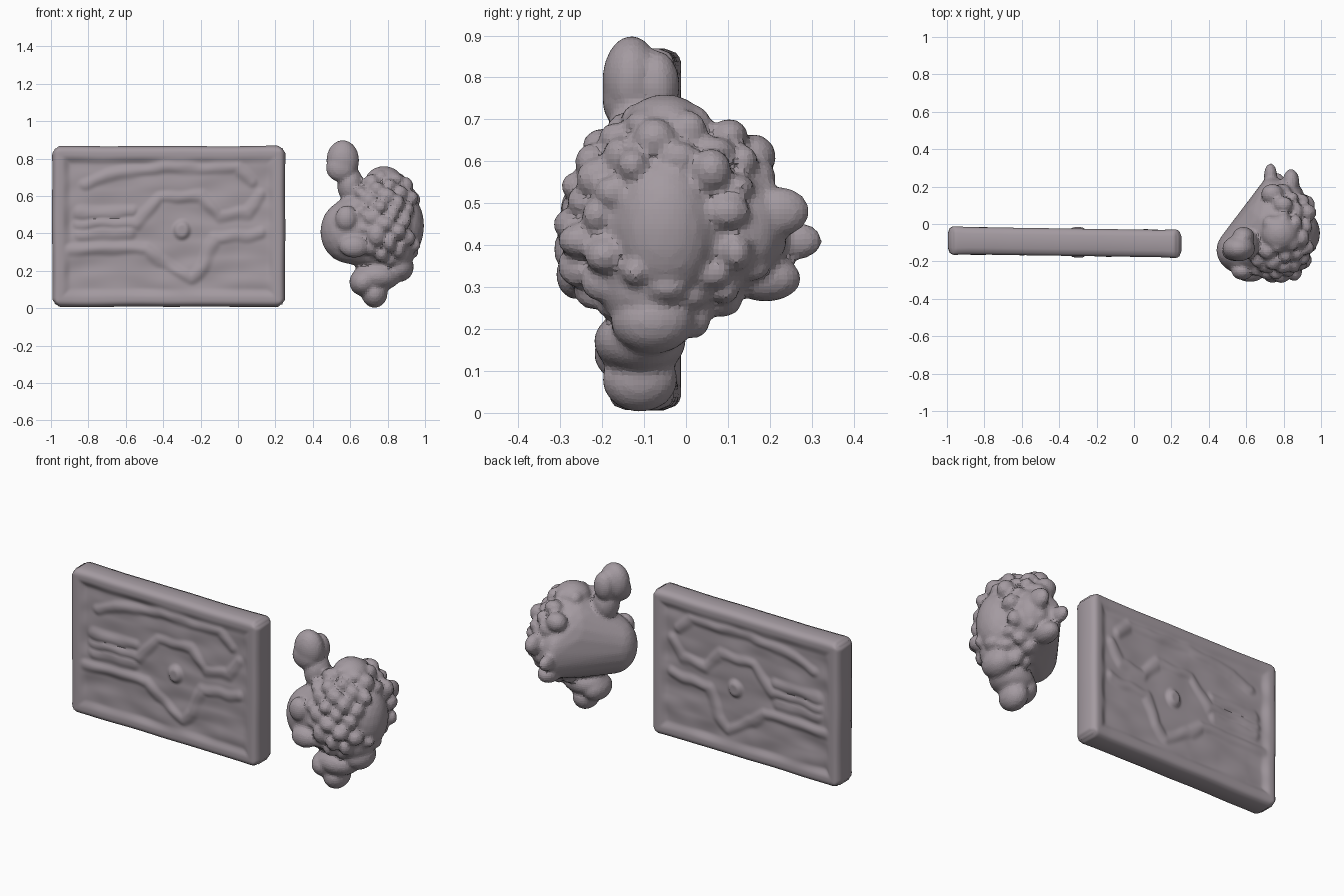
import bpy, bmesh, math, random
from mathutils import Vector, Matrix, noise

if "Cube" in bpy.data.objects:
    bpy.data.objects.remove(bpy.data.objects["Cube"])

random.seed(4)
GREY = bpy.data.materials.new("dark_grey")
GREY.diffuse_color = (0.37, 0.325, 0.355, 1)
GREY.use_nodes = True
GREY.node_tree.nodes["Principled BSDF"].inputs["Base Color"].default_value = GREY.diffuse_color


def finish(name, bm, angle):
    me = bpy.data.meshes.new(name)
    bm.to_mesh(me)
    bm.free()
    me.materials.append(GREY)
    ob = bpy.data.objects.new(name, me)
    bpy.context.collection.objects.link(ob)
    bpy.ops.object.select_all(action='DESELECT')
    ob.select_set(True)
    bpy.context.view_layer.objects.active = ob
    bpy.ops.object.shade_smooth_by_angle(angle=math.radians(angle))
    return ob


# ---- Relief panel: low raised frame, worn carved lines and a central boss ----
X0, X1, Z0, Z1 = -0.993, 0.252, 0.008, 0.868
RIDGES = [
    [(-.85, .45), (-.55, .45), (-.42, .59), (-.2, .6), (-.1, .49), (.05, .51), (.12, .6)],
    [(-.9, .31), (-.5, .32), (-.42, .25), (-.25, .16), (-.18, .22), (-.12, .38), (.12, .4)],
    [(-.82, .66), (-.7, .71), (-.4, .75), (0, .75), (.07, .68)],
    [(-.85, .40), (-.58, .40)],
    [(-.85, .51), (-.57, .51)],
]


def seg_dist(p, a, b):
    ab = b - a
    t = max(0, min(1, (p - a).dot(ab) / ab.length_squared))
    return (p - a - ab * t).length


SEGS = [(Vector(a), Vector(b)) for r in RIDGES for a, b in zip(r, r[1:])]


def step(a, b, v):
    t = max(0, min(1, (v - a) / (b - a)))
    return t * t * (3 - 2 * t)


def half_thickness(x, z, side):
    edge = min(x - X0, X1 - x, z - Z0, Z1 - z)
    h = 0.037 + math.sqrt(max(0, 1 - max(0, 1 - edge / 0.035) ** 2)) * 0.036
    inside = step(0.05, 0.10, edge)
    if inside > 0:
        # warped coordinates make the lines look worn
        p = Vector((x + .012 * noise.noise((x * 9, z * 9, 1)),
                    z + .015 * noise.noise((x * 9, z * 9, 5))))
        d = min(seg_dist(p, a, b) for a, b in SEGS)
        relief = 0.011 * (1 - step(0.005, 0.045, d))
        boss = (p - Vector((-.3, .42))).length
        relief = max(relief, 0.02 * (1 - step(0.025, 0.055, boss)))
        lumps = 0.010 * noise.noise((x * 5, z * 11, side * 3))
        h += inside * (relief + lumps - 0.014)
    return h + 0.004 * step(.8, 1, abs((x + .37) / .62))


def panel():
    bm = bmesh.new()
    nx, nz = 130, 90
    sheets = []
    for side in (-1, 1):
        rows = []
        for j in range(nz + 1):
            row = []
            for i in range(nx + 1):
                x = X0 + (X1 - X0) * i / nx
                z = Z0 + (Z1 - Z0) * j / nz
                y = -0.088 - 0.018 * (x - X0) / (X1 - X0)
                y += side * half_thickness(x, z, side)
                # soft, slightly wavy outline with rounded corners
                u, w = (i / nx - .5) * 2, (j / nz - .5) * 2
                c = 0.014 * step(.93, 1, abs(u)) * step(.9, 1, abs(w))
                wob = 0.006 * noise.noise((x * 3, 2, z * 3))
                row.append(bm.verts.new((x - math.copysign(c, u) + wob, y,
                                         z - math.copysign(c, w) + wob)))
            rows.append(row)
        for a, b in zip(rows, rows[1:]):
            for i in range(nx):
                bm.faces.new((a[i], a[i + 1], b[i + 1], b[i]))
        sheets.append(rows)

    def rim(r):
        return (r[0] + [q[-1] for q in r[1:]] + r[-1][-2::-1]
                + [q[0] for q in r[-2:0:-1]])
    f, k = rim(sheets[0]), rim(sheets[1])
    for i in range(len(f)):
        n = (i + 1) % len(f)
        bm.faces.new((f[i], f[n], k[n], k[i]))
    bmesh.ops.recalc_face_normals(bm, faces=bm.faces)
    return finish("relief_panel", bm, 40)


# ---- Lumpy ball: a smooth hull fused with rounded lumps ----
def blob(bm, c, r, sub=3):
    m = Matrix.Translation(c) @ Matrix.Diagonal((*r, 1))
    bmesh.ops.create_icosphere(bm, subdivisions=sub, radius=1, matrix=m)


def hull(bm, parts):
    """Wrap several ellipsoids in one convex skin; bm must be empty."""
    for c, r in parts:
        blob(bm, c, r)
    points = [v.co.copy() for v in bm.verts]
    bm.clear()
    for p in points:
        bm.verts.new(p)
    bmesh.ops.convex_hull(bm, input=list(bm.verts))
    for v in [v for v in bm.verts if not v.link_faces]:
        bm.verts.remove(v)


def lumpy_ball():
    bm = bmesh.new()
    core, rad = Vector((.76, -.04, .46)), Vector((.20, .235, .245))
    # body: core, left bulge and rear shoulder wrapped in one smooth skin
    hull(bm, [(core, rad),
              ((.59, -.14, .41), (.15, .13, .17)),
              ((.73, .17, .42), (.06, .08, .13)),
              ((.83, .14, .44), (.08, .09, .12)),
              ((.83, -.09, .30), (.11, .12, .11))])
    main = [
        ((.88, -.05, .44), (.115, .13, .18)),     # smooth right bulge
        ((.56, -.13, .79), (.088, .07, .11)),     # top knob
        ((.55, -.15, .75), (.08, .05, .075)),
        ((.585, -.07, .78), (.06, .055, .085)),
        ((.60, -.11, .66), (.07, .08, .10)),      # knob neck
        ((.73, -.11, .08), (.07, .09, .078)),     # foot knob
        ((.67, -.12, .14), (.075, .10, .075)),
        ((.74, -.11, .17), (.13, .11, .08)),
        ((.86, -.08, .22), (.08, .10, .08)),
        ((.78, -.05, .68), (.10, .10, .08)),      # crown
        ((.73, .26, .41), (.035, .065, .045)),    # rear points
        ((.84, .22, .48), (.045, .075, .06)),
        ((.74, .16, .61), (.06, .055, .055)),
        ((.76, .19, .32), (.06, .085, .055)),
        ((.58, -.25, .48), (.06, .05, .07)),      # front pair of bumps
        ((.74, -.27, .39), (.05, .045, .06)),
        ((.62, -.26, .33), (.08, .05, .06)),
    ]
    for c, r in main:
        blob(bm, c, r)
    # small lumps everywhere except the smooth back-left side
    bare = Vector((-.86, .42, -.05)).normalized()
    n = 110
    for i in range(n):
        w = 1 - 2 * (i + .5) / n
        a = i * 2.39996
        s = math.sqrt(1 - w * w)
        d = Vector((s * math.cos(a), s * math.sin(a), w))
        if d.dot(bare) > .25 or (d.x > .86 and abs(d.z) < .5):
            continue
        k = random.uniform(.95, 1.05)
        c = core + Vector((d.x * rad.x, d.y * rad.y, d.z * rad.z)) * k
        blob(bm, c, [random.uniform(.034, .055) for _ in range(3)], 2)
    ob = finish("lumpy_ball", bm, 35)
    m = ob.modifiers.new("fuse", 'REMESH')
    m.mode = 'VOXEL'
    m.voxel_size = 0.012
    m.use_smooth_shade = False
    s = ob.modifiers.new("soften", 'SMOOTH')
    s.factor = 0.5
    s.iterations = 2
    return ob


panel()
lumpy_ball()
